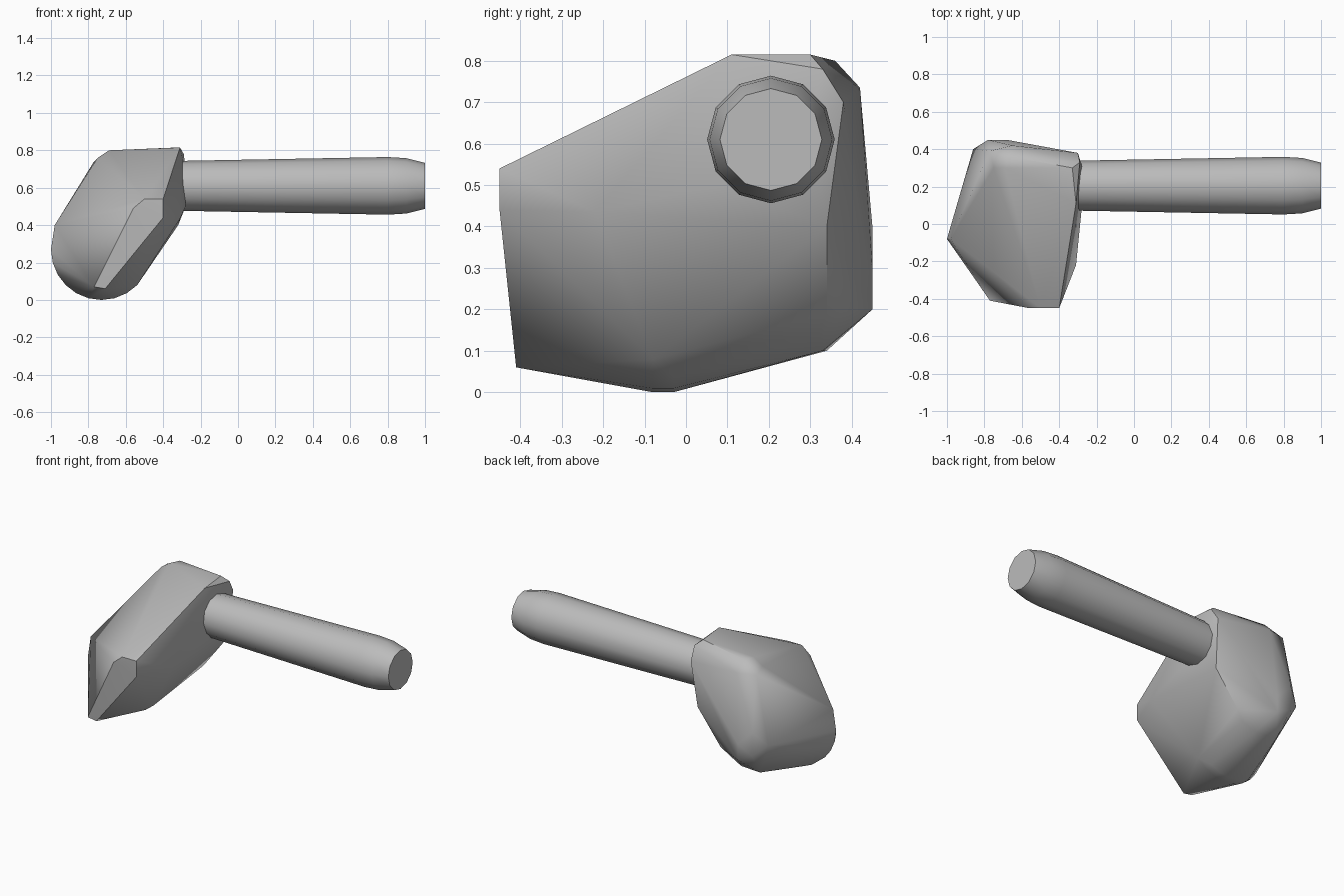
import bpy
import bmesh
from math import sin, cos, pi, radians

default_cube = bpy.data.objects.get("Cube")
if default_cube:
    bpy.data.objects.remove(default_cube, do_unlink=True)

# Single grey material shared by both parts
grey = bpy.data.materials.new("plain_grey")
grey.use_nodes = True
colour = (0.5, 0.5, 0.5, 1)
grey.diffuse_color = colour
grey.node_tree.nodes["Principled BSDF"].inputs["Base Color"].default_value = colour


def finish(name, bm, sharp_angle):
    """Turn a bmesh into a smooth shaded object with sharp edges kept."""
    bmesh.ops.recalc_face_normals(bm, faces=bm.faces[:])
    mesh = bpy.data.meshes.new(name)
    bm.to_mesh(mesh)
    bm.free()
    mesh.materials.append(grey)
    obj = bpy.data.objects.new(name, mesh)
    bpy.context.collection.objects.link(obj)
    bpy.ops.object.select_all(action="DESELECT")
    obj.select_set(True)
    bpy.context.view_layer.objects.active = obj
    bpy.ops.object.shade_smooth_by_angle(angle=radians(sharp_angle))
    return obj


def build_head():
    """Faceted wedge: the convex skin around its corner points."""
    front_lip = [(-.4, -.45, .54), (-.5, -.45, .54), (-.4, -.45, .44), (-.56, -.45, .49)]
    front_tip = [(-.71, -.41, .06), (-.77, -.41, .07)]
    top = [(-.31, .11, .815), (-.33, .3, .815), (-.69, .3, .8), (-.66, .36, .8)]
    handle_side = [(-.31, -.22, .435), (-.28, .08, .5), (-.275, .3, .66),
                   (-.29, .33, .78), (-.3, .38, .7), (-.32, .34, .4),
                   (-.48, .34, .19), (-.53, .32, .14)]
    back = [(-.77, .39, .74), (-.65, .42, .735), (-.78, .45, .4), (-.78, .45, .25),
            (-.68, .45, .3), (-.68, .45, .2), (-.86, .4, .32), (-.76, .34, .1),
            (-.62, .33, .1)]
    outer_side = [(-.98, -.08, .4), (-.75, .3, .76)]

    # Rounded belly, an arc in the vertical plane across the middle
    radius = .27
    belly = []
    for step in range(10):
        angle = pi + step * pi / 12
        x, z = radius * cos(angle) - .73, radius * sin(angle) + radius
        belly.append((x, -.08, z))
        if 4 <= step <= 8:
            belly.append((x, -.03, z))

    bm = bmesh.new()
    for point in front_lip + front_tip + top + handle_side + back + outer_side + belly:
        bm.verts.new(point)
    hull = bmesh.ops.convex_hull(bm, input=bm.verts[:])
    loose = [v for v in bm.verts if not v.link_faces]
    bmesh.ops.delete(bm, geom=loose, context="VERTS")
    return finish("hammer_head", bm, 40)


def build_handle():
    """Twelve sided bar that swells slightly, with a bevelled free end."""
    sides = 12
    profile = [(-.4, .132), (-.28, .134), (.8, .154), (.9, .148), (1, .123)]
    bm = bmesh.new()
    rings = []
    for x, radius in profile:
        ring = []
        for i in range(sides):
            angle = 2 * pi * i / sides
            ring.append(bm.verts.new((x, .205 + radius * cos(angle), .61 + radius * sin(angle))))
        rings.append(ring)
    for lower, upper in zip(rings, rings[1:]):
        for i in range(sides):
            j = (i + 1) % sides
            bm.faces.new((lower[i], lower[j], upper[j], upper[i]))
    bm.faces.new(rings[0])
    bm.faces.new(rings[-1])
    return finish("hammer_handle", bm, 40)


build_head()
build_handle()
